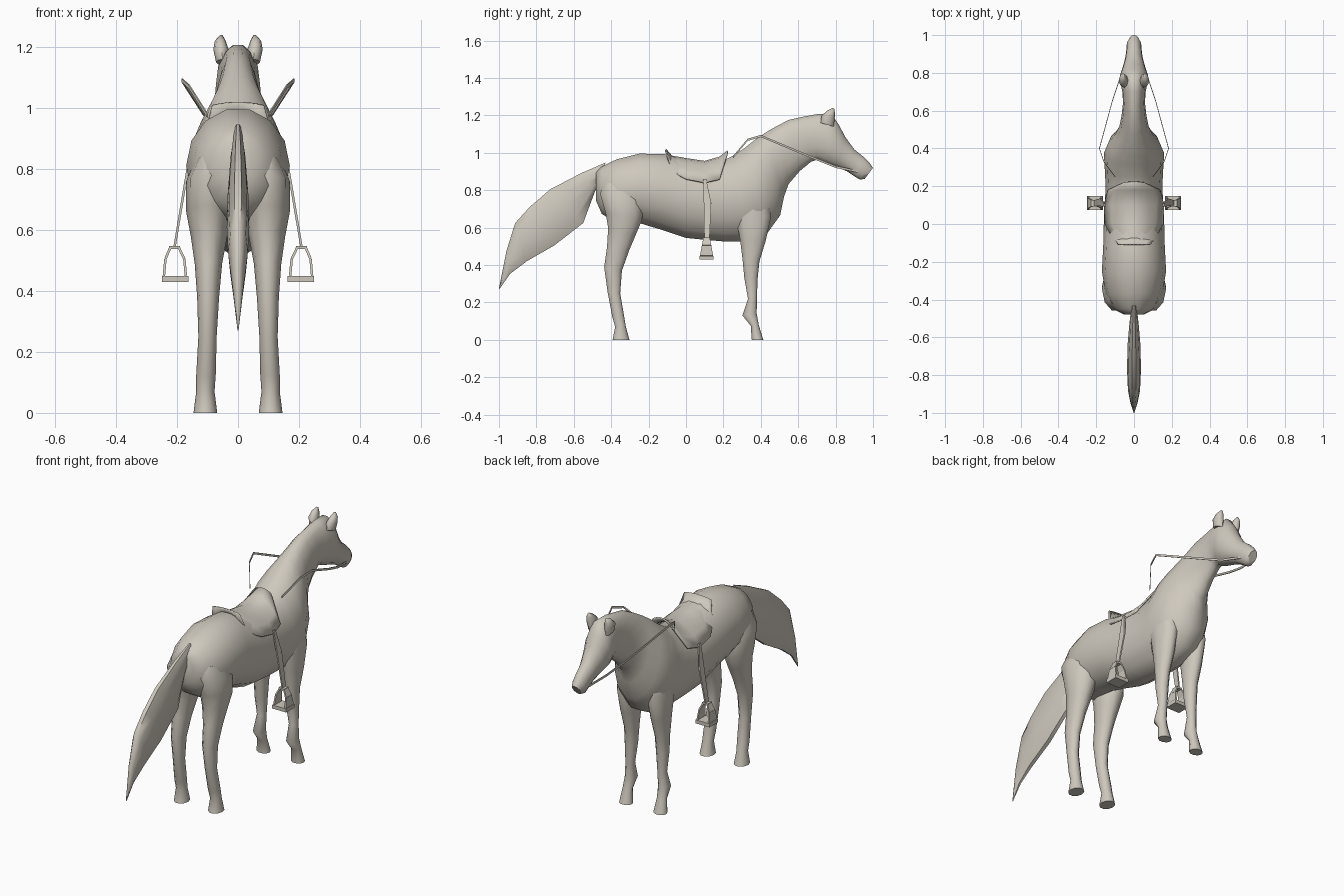
import bpy, bmesh
from math import sin, cos, tau, radians
from mathutils import Vector

if "Cube" in bpy.data.objects:
    bpy.data.objects.remove(bpy.data.objects["Cube"])

mat = bpy.data.materials.new("warm_grey")
mat.use_nodes = True
colour = (0.62, 0.58, 0.51, 1)
mat.diffuse_color = colour
mat.node_tree.nodes["Principled BSDF"].inputs["Base Color"].default_value = colour


def finish(name, bm, mirror=False, thick=0, angle=60):
    """Turn a bmesh into a shaded object, optionally mirrored or thickened."""
    bmesh.ops.recalc_face_normals(bm, faces=bm.faces)
    mesh = bpy.data.meshes.new(name)
    bm.to_mesh(mesh)
    bm.free()
    mesh.materials.append(mat)
    ob = bpy.data.objects.new(name, mesh)
    bpy.context.collection.objects.link(ob)
    bpy.ops.object.select_all(action='DESELECT')
    ob.select_set(True)
    bpy.context.view_layer.objects.active = ob
    bpy.ops.object.shade_smooth_by_angle(angle=radians(angle))
    if thick:
        ob.modifiers.new("thickness", 'SOLIDIFY').thickness = thick
    if mirror:
        ob.modifiers.new("mirror", 'MIRROR')
    return ob


def loft(name, stations, sides=12, mirror=False):
    """Join oval rings; each spans two (y, z) points with half-width w at x."""
    bm = bmesh.new()
    rings = []
    for a, b, w, x in stations:
        a, b = Vector((x, *a)), Vector((x, *b))
        mid, half = (a + b) / 2, (a - b) / 2
        rings.append([bm.verts.new(mid + half * sin(tau * i / sides)
                      + Vector((w * cos(tau * i / sides), 0, 0))) for i in range(sides)])
    for r, s in zip(rings, rings[1:]):
        for i in range(sides):
            j = (i + 1) % sides
            bm.faces.new((r[i], r[j], s[j], s[i]))
    bm.faces.new(rings[0])
    bm.faces.new(rings[-1])
    return finish(name, bm, mirror)


def bar(bm, p, q, dp, dq, t):
    """Add a flat bar from p to q, with y half-depths dp and dq."""
    p, q = Vector(p), Vector(q)
    d = (q - p).normalized()
    side = d.cross(Vector((0, 1, 0))).normalized() * t
    ends = []
    for c, dep in ((p, dp), (q, dq)):
        y = Vector((0, dep, 0))
        ends.append([bm.verts.new(v) for v in
                     (c + side + y, c + side - y, c - side - y, c - side + y)])
    for i in range(4):
        j = (i + 1) % 4
        bm.faces.new((ends[0][i], ends[0][j], ends[1][j], ends[1][i]))
    bm.faces.new(ends[0])
    bm.faces.new(ends[1])


# Trunk, neck and head in one continuous skin
loft("body", [
    ((-.48, .90), (-.48, .74), .05, 0), ((-.45, .93), (-.45, .67), .11, 0),
    ((-.37, .97), (-.37, .62), .15, 0), ((-.25, 1.0), (-.25, .62), .17, 0),
    ((-.12, 1.0), (-.12, .58), .163, 0), ((0, .965), (0, .54), .16, 0),
    ((.1, .95), (.1, .53), .155, 0), ((.19, .96), (.21, .52), .15, 0),
    ((.25, .99), (.34, .52), .155, 0), ((.31, 1.03), (.44, .57), .16, 0),
    ((.36, 1.07), (.505, .66), .135, 0), ((.42, 1.11), (.525, .76), .1, 0),
    ((.48, 1.145), (.55, .83), .078, 0), ((.55, 1.18), (.61, .9), .065, 0),
    ((.62, 1.195), (.67, .95), .058, 0), ((.7, 1.21), (.7, .96), .062, 0),
    ((.78, 1.21), (.72, .95), .072, 0), ((.82, 1.15), (.75, .94), .075, 0),
    ((.85, 1.09), (.81, .92), .06, 0), ((.9, 1.02), (.86, .9), .046, 0),
    ((.95, .98), (.905, .87), .04, 0), ((.98, .95), (.93, .855), .038, 0),
    ((1.0, .92), (.955, .86), .025, 0)], 14)

# Legs, with hooves
loft("hind_legs", [
    ((-.45, .84), (-.25, .84), .05, .085), ((-.465, .78), (-.22, .74), .078, .092),
    ((-.435, .68), (-.23, .64), .075, .095), ((-.42, .60), (-.265, .56), .06, .095),
    ((-.425, .5), (-.3, .48), .045, .097), ((-.44, .39), (-.34, .37), .036, .098),
    ((-.42, .25), (-.35, .25), .03, .1), ((-.395, .12), (-.33, .13), .032, .105),
    ((-.38, .07), (-.32, .07), .03, .107), ((-.395, 0), (-.3, 0), .039, .107)],
    10, True)
loft("front_legs", [
    ((.26, .78), (.44, .78), .04, .095), ((.26, .66), (.46, .66), .055, .095),
    ((.285, .54), (.43, .53), .047, .095), ((.3, .43), (.395, .42), .036, .096),
    ((.31, .33), (.385, .33), .033, .098), ((.33, .22), (.38, .22), .025, .1),
    ((.3, .13), (.38, .14), .03, .104), ((.345, .075), (.39, .08), .028, .107),
    ((.35, 0), (.415, 0), .038, .107)], 10, True)

# Tail
loft("tail", [
    ((-.43, .95), (-.45, .86), .014, 0), ((-.56, .895), (-.485, .79), .024, 0),
    ((-.73, .81), (-.545, .62), .034, 0), ((-.84, .715), (-.7, .5), .037, 0),
    ((-.915, .63), (-.85, .415), .032, 0), ((-.96, .48), (-.94, .35), .018, 0),
    ((-1, .275), (-.998, .27), .002, 0)], 10)

# Ears
loft("ears", [
    ((.72, 1.16), (.79, 1.14), .022, .05), ((.725, 1.2), (.795, 1.185), .025, .056),
    ((.755, 1.225), (.797, 1.215), .018, .058), ((.785, 1.24), (.792, 1.236), .005, .055)],
    8, True)

# Saddle: a curved sheet with raised cantle and pommel
bm = bmesh.new()
rows = []
for y, z, w, drop in ((-.105, 1.02, .085, .01), (-.075, .985, .115, .085),
                      (0, .972, .155, .11), (.1, .957, .16, .115),
                      (.18, .98, .14, .12), (.22, 1.012, .055, .02)):
    rows.append([bm.verts.new((w * k / 4, y, z - drop * (k / 4) ** 2))
                 for k in range(-4, 5)])
for r, s in zip(rows, rows[1:]):
    for i in range(8):
        bm.faces.new((r[i], r[i + 1], s[i + 1], s[i]))
finish("saddle", bm, thick=.008, angle=35)

# Stirrup straps
bm = bmesh.new()
bar(bm, (.155, .1, .86), (.177, .115, .73), .008, .02, .004)
bar(bm, (.177, .115, .73), (.208, .112, .545), .02, .014, .004)
finish("stirrup_straps", bm, True, angle=30)

# Stirrups
bm = bmesh.new()
top, base = ((.193, .54), (.223, .54)), ((.171, .45), (.243, .45))
shoulder = ((.176, .505), (.238, .505))
bar(bm, (.19, .11, .543), (.226, .11, .543), .018, .018, .005)
for (tx, tz), (sx, sz), (bx, bz) in zip(top, shoulder, base):
    bar(bm, (tx, .11, tz), (sx, .11, sz), .018, .025, .004)
    bar(bm, (sx, .11, sz), (bx, .11, bz), .025, .035, .004)
bar(bm, (.163, .11, .439), (.25, .11, .439), .037, .037, .01)
finish("stirrups", bm, True, angle=30)

# Reins, from mouth out and back to the withers
bm = bmesh.new()
path = [Vector(p) for p in ((.035, .92, .9), (.065, .8, .925), (.115, .65, .985),
                            (.183, .4, 1.09), (.16, .33, 1.07), (.1, .25, .975))]
h, t = Vector((0, 0, .006)), Vector((.002, 0, 0))
sections = [[bm.verts.new(p + o) for o in (h + t, h - t, -h - t, t - h)] for p in path]
for r, s in zip(sections, sections[1:]):
    for i in range(4):
        j = (i + 1) % 4
        bm.faces.new((r[i], r[j], s[j], s[i]))
bm.faces.new(sections[0])
bm.faces.new(sections[-1])
finish("reins", bm, True, angle=30)
